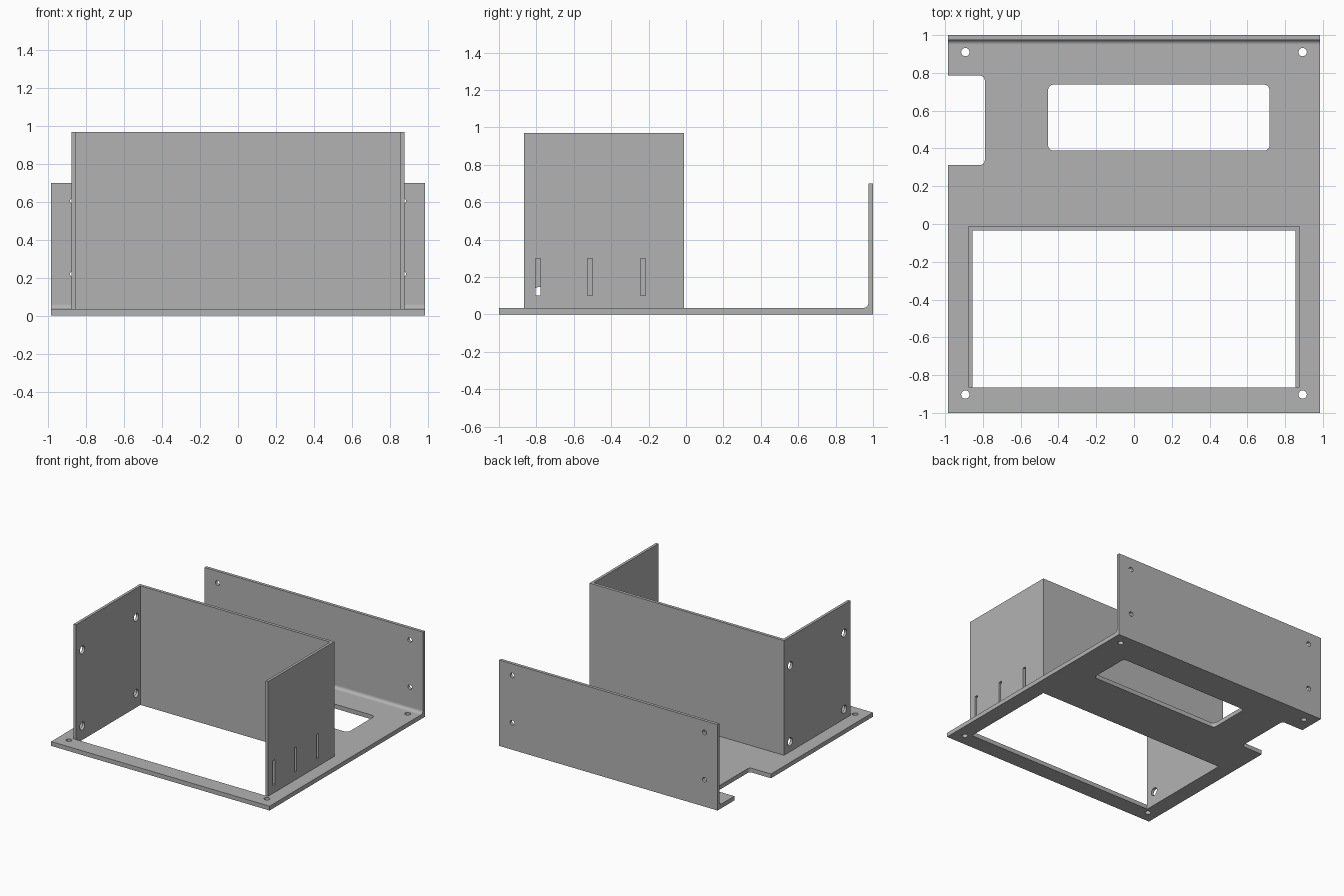
import bpy, bmesh
from math import sin, cos, pi
from mathutils import Matrix, Vector

if "Cube" in bpy.data.objects:
    bpy.data.objects.remove(bpy.data.objects["Cube"])

# Single sheet metal grey
GREY = (0.45, 0.45, 0.45, 1)
metal = bpy.data.materials.new("sheet_metal_grey")
metal.use_nodes = True
metal.diffuse_color = GREY
metal.node_tree.nodes["Principled BSDF"].inputs["Base Color"].default_value = GREY


def arc(cx, cy, r, start, end, n=6):
    return [(cx + r * cos(start + (end - start) * i / n),
             cy + r * sin(start + (end - start) * i / n)) for i in range(n + 1)]


def circle(cx, cy, r):
    return arc(cx, cy, r, 0, 2 * pi, 24)[:-1]


def rect(x0, x1, y0, y1, r=0):
    if not r:
        return [(x0, y0), (x1, y0), (x1, y1), (x0, y1)]
    return (arc(x0 + r, y0 + r, r, pi, 1.5 * pi) + arc(x1 - r, y0 + r, r, 1.5 * pi, 2 * pi)
            + arc(x1 - r, y1 - r, r, 0, pi / 2) + arc(x0 + r, y1 - r, r, pi / 2, pi))


def plate(name, loops, u, v, origin, thickness):
    """Fill an outline with holes in the u-v plane and extrude it along u x v."""
    u, v = Vector(u), Vector(v)
    w = u.cross(v)
    bm = bmesh.new()
    edges = []
    for loop in loops:
        verts = [bm.verts.new((a, b, 0)) for a, b in loop]
        edges += [bm.edges.new((p, q)) for p, q in zip(verts, verts[1:] + verts[:1])]
    bmesh.ops.triangle_fill(bm, edges=edges, use_beauty=True, use_dissolve=False)
    solid = bmesh.ops.extrude_face_region(bm, geom=bm.faces[:])
    top = [g for g in solid["geom"] if isinstance(g, bmesh.types.BMVert)]
    bmesh.ops.translate(bm, verts=top, vec=(0, 0, thickness))
    bmesh.ops.recalc_face_normals(bm, faces=bm.faces)
    axes = Matrix((u, v, w)).transposed().to_4x4()
    bm.transform(Matrix.Translation(origin) @ axes)
    mesh = bpy.data.meshes.new(name)
    bm.to_mesh(mesh)
    bm.free()
    mesh.materials.append(metal)
    obj = bpy.data.objects.new(name, mesh)
    bpy.context.collection.objects.link(obj)
    bpy.ops.object.select_all(action="DESELECT")
    obj.select_set(True)
    bpy.context.view_layer.objects.active = obj
    bpy.ops.object.shade_smooth_by_angle(angle=pi / 6)
    return obj


X, Y, Z = (1, 0, 0), (0, 1, 0), (0, 0, 1)
W = 0.985        # half width
T = 0.035        # base thickness
TOP = 0.97       # housing height
OUT, IN = 0.877, 0.855
FRONT, REAR = -0.865, -0.01

# Base with side notch, window, large opening and corner holes
nr = 0.025
notch = (arc(-0.79 - nr, 0.785 - nr, nr, pi / 2, 0)
         + arc(-0.79 - nr, 0.312 + nr, nr, 0, -pi / 2))
outline = [(-W, -1), (W, -1), (W, 1), (-W, 1), (-W, 0.785)] + notch + [(-W, 0.312)]
corners = [circle(sx * 0.893, y, 0.022) for sx in (-1, 1) for y in (-0.903, 0.91)]
plate("base", [outline, rect(-0.455, 0.718, 0.388, 0.738, 0.03),
               rect(-IN, IN, FRONT, -0.035)] + corners, X, Y, (0, 0, 0), T)

# Upright rear flange with four screw holes
flange_holes = [circle(sx * 0.867, z, 0.019) for sx in (-1, 1) for z in (0.22, 0.605)]
plate("rear_flange", [rect(-W, W, T, 0.70)] + flange_holes, X, Z, (0, 1, 0), 0.025)

# Rounded inside bend between base and flange
br = 0.025
bend = [(0.975, T)] + arc(0.975 - br, T + br, br, 0, -pi / 2, 8)
plate("flange_bend", [bend], Y, Z, (-W, 0, 0), 2 * W)

# Three-sided housing
plate("housing_back_wall", [rect(-IN, IN, T, TOP)], X, Z, (0, REAR, 0), 0.025)
side = rect(FRONT, REAR, T, TOP)
slots = [rect(y - 0.014, y + 0.014, 0.10, 0.30) for y in (-0.791, -0.513, -0.23)]
wall_holes = [circle(y, z, 0.032) for y in (-0.785, -0.09) for z in (0.115, 0.735)]
plate("left_wall", [side] + slots, Y, Z, (IN, 0, 0), OUT - IN)
plate("right_wall", [side] + wall_holes, Y, Z, (-OUT, 0, 0), OUT - IN)
